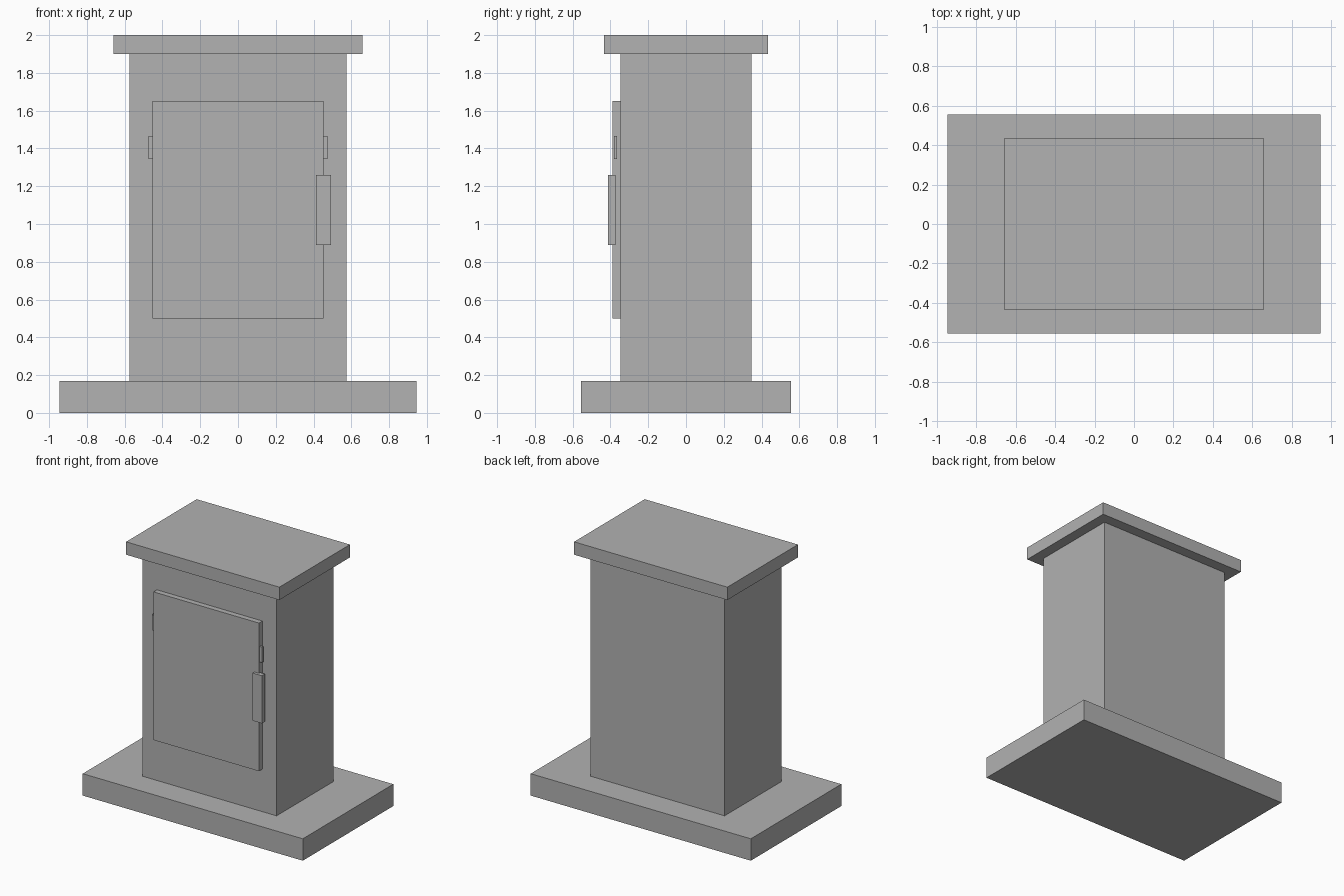
import bpy

cube = bpy.data.objects.get("Cube")
if cube:
    bpy.data.objects.remove(cube, do_unlink=True)

# Single flat colour
COLOUR = (0.445, 0.445, 0.445, 1.0)
grey = bpy.data.materials.new("mid grey")
grey.use_nodes = True
grey.diffuse_color = COLOUR
grey.node_tree.nodes["Principled BSDF"].inputs["Base Color"].default_value = COLOUR


def box(name, x, y, z):
    """Add a box spanning the given (min, max) range on each axis."""
    spans = (x, y, z)
    bpy.ops.mesh.primitive_cube_add(size=1, location=[(a + b) / 2 for a, b in spans])
    obj = bpy.context.object
    obj.name = name
    obj.scale = [b - a for a, b in spans]
    bpy.ops.object.transform_apply(location=False, rotation=False, scale=True)
    obj.data.materials.append(grey)
    return obj


# Cabinet: plinth, body and overhanging lid
box("base_slab", (-0.945, 0.945), (-0.555, 0.555), (0.0, 0.17))
box("body", (-0.575, 0.575), (-0.348, 0.348), (0.17, 1.90))
box("top_slab", (-0.658, 0.658), (-0.433, 0.433), (1.90, 2.0))

# Door panel on the front
box("door", (-0.453, 0.453), (-0.39, -0.348), (0.50, 1.65))

# Small tabs on both edges of the door
for side, name in ((1, "left_door_tab"), (-1, "right_door_tab")):
    x = sorted((side * 0.43, side * 0.473))
    box(name, x, (-0.382, -0.364), (1.345, 1.465))

# Handle wrapped over the door edge
box("door_handle", (0.414, 0.493), (-0.412, -0.374), (0.89, 1.26))
